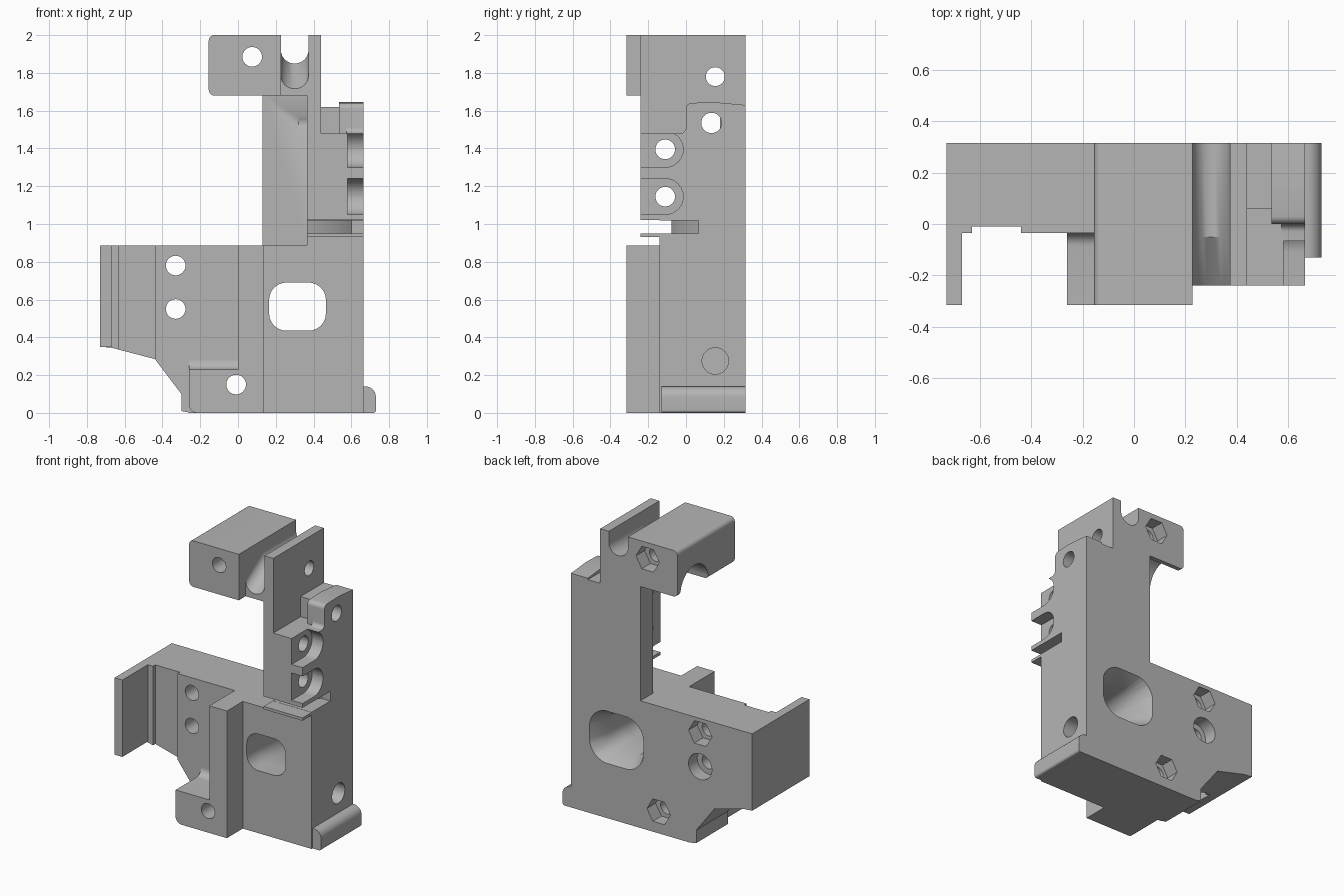
import bpy, bmesh, math
from mathutils import Vector

if "Cube" in bpy.data.objects:
    bpy.data.objects.remove(bpy.data.objects["Cube"])

grey = bpy.data.materials.new("plain_grey")
grey.use_nodes = True
grey.diffuse_color = (0.46, 0.46, 0.46, 1)
grey.node_tree.nodes["Principled BSDF"].inputs["Base Color"].default_value = grey.diffuse_color

parts, cutters = [], []


def rounded(points, steps=6):
    """Turn (u, v) or (u, v, radius) corners into an outline with round corners."""
    out = []
    for i, p in enumerate(points):
        c = Vector(p[:2])
        if len(p) == 2:
            out.append(c)
            continue
        a = (Vector(points[i - 1][:2]) - c).normalized()
        b = (Vector(points[(i + 1) % len(points)][:2]) - c).normalized()
        half = a.angle(b) / 2
        reach = p[2] / math.tan(half)
        centre = c + (a + b).normalized() * (p[2] / math.sin(half))
        s, e = c + a * reach - centre, c + b * reach - centre
        for k in range(steps + 1):
            d = s.lerp(e, k / steps).normalized() * p[2]
            out.append(centre + d)
    return out


def circle(u, v, r, n=32):
    turns = [math.tau * k / n for k in range(n)]
    return [(u + r * math.cos(t), v + r * math.sin(t)) for t in turns]


def rect(u0, u1, v0, v1, r=0):
    corners = [(u0, v0), (u1, v0), (u1, v1), (u0, v1)]
    return [c + (r,) for c in corners] if r else corners


def prism(name, points, axis, lo, hi, cutter=False, grow=0.0, shift=0.0):
    """Extrude an outline along an axis; grow widens and shift raises the far end."""
    pts = rounded(points)
    mid = sum(pts, Vector((0, 0))) / len(pts)

    def place(p, t):
        return {"x": (t, p[0], p[1]), "y": (p[0], t, p[1]), "z": (p[0], p[1], t)}[axis]

    bm = bmesh.new()
    near = [bm.verts.new(place(p, lo)) for p in pts]
    far = [bm.verts.new(place(p + (p - mid).normalized() * grow + Vector((0, shift)), hi))
           for p in pts]
    bm.faces.new(near)
    bm.faces.new(far[::-1])
    n = len(pts)
    for i in range(n):
        bm.faces.new((near[i], far[i], far[(i + 1) % n], near[(i + 1) % n]))
    bmesh.ops.recalc_face_normals(bm, faces=bm.faces)
    mesh = bpy.data.meshes.new(name)
    bm.to_mesh(mesh)
    bm.free()
    mesh.materials.append(grey)
    obj = bpy.data.objects.new(name, mesh)
    bpy.context.collection.objects.link(obj)
    obj.hide_render = cutter
    (cutters if cutter else parts).append(obj)
    return obj


def box(name, x, y, z):
    return prism(name, rect(*x, *z), "y", *y)


def cut(name, points, axis, lo, hi, **kw):
    return prism(name, points, axis, lo, hi, True, **kw)


BACK = 0.315

# Lower body: back plate, end wall, post, tab, right half and foot
prism("base_plate", [(-0.73, 0.885), (-0.73, 0.35), (-0.67, 0.345), (-0.44, 0.285),
                     (-0.3, 0.1), (-0.3, 0.01), (-0.25, 0), (0.665, 0), (0.665, 0.885)],
      "y", -0.035, BACK)
box("end_wall", (-0.73, -0.67), (-BACK, 0), (0.35, 0.885))
box("post", (0, 0.135), (-BACK, 0), (0, 0.885))
prism("front_tab", [(-BACK, 0), (-BACK, 0.23), (-0.035, 0.23, 0.05), (-0.035, 0.29),
                    (0, 0.29), (0, 0)], "x", -0.26, 0.01)
cut("tab_corner_cut", [(-0.27, -0.01), (-0.2, -0.01), (-0.2, 0), (-0.26, 0, 0.045),
                       (-0.26, 0.08), (-0.27, 0.08)], "y", -0.4, -0.036)
box("right_body", (0.13, 0.665), (-0.14, 0), (0, 0.885))
prism("foot", [(0.6, 0), (0.73, 0, 0.015), (0.73, 0.14, 0.055), (0.6, 0.14)],
      "y", -0.13, BACK)

# Upright column, side block and thin wall
box("column", (0.13, 0.37), (0.18, BACK), (0.885, 1.69))
box("side_column", (0.365, 0.665), (-0.14, BACK), (0.885, 1.02))
box("thin_shelf", (0.365, 0.665), (-0.24, -0.1), (0.93, 0.95))
box("upper_block", (0.365, 0.58), (-0.24, BACK), (1.02, 1.48))
box("thin_wall", (0.365, 0.44), (-0.24, BACK), (1.02, 2))
box("neck", (0.43, 0.55), (0.06, BACK), (1.47, 1.62))
prism("side_cover", [(BACK, 1.02), (BACK, 1.63), (0.15, 1.645), (0, 1.64, 0.03),
                     (0, 1.48, 0.03), (-0.24, 1.48), (-0.24, 1.02)], "x", 0.575, 0.665)
prism("cover_head", [(BACK, 1.47), (BACK, 1.63), (0.15, 1.645), (0, 1.64, 0.03),
                     (0, 1.47)], "x", 0.535, 0.6)

# Top block with a rod channel
prism("top_block", [(-0.155, 1.68, 0.03), (-0.155, 2, 0.03), (0.227, 2), (0.227, 1.68)],
      "y", -BACK, BACK)
box("channel_floor", (0.22, 0.37), (-0.24, BACK), (1.68, 1.95))
channel = [(0.227, 2.1), (0.227, 1.85, 0.07), (0.373, 1.85, 0.07), (0.373, 2.1)]
cut("channel_cut", channel, "y", -0.4, 0.4)
cut("channel_ramp_cut", channel, "y", -0.05, -0.32, shift=-0.19)
cut("arch_cut", circle(0.13, 1.68, 0.155), "x", -0.2, 0.128)

# Recesses, slot and screw pockets
cut("recess_cut", rect(-0.63, -0.44, 0.2, 1), "y", -0.1, -0.01)
cut("slot_cut", [(0.3, -0.3), (0.7, -0.3), (0.7, 0.065), (0.6, 0.065), (0.5, -0.03),
                 (0.3, -0.1)], "z", 0.951, 1.03 - 0.011)
for z in (1.395, 1.145):
    cut("pocket_cut", [(-0.4, z - 0.095), (-0.015, z - 0.095, 0.094),
                       (-0.015, z + 0.095, 0.094), (-0.4, z + 0.095)], "x", 0.581, 0.8)
    cut("pocket_hole_cut", circle(-0.11, z, 0.052), "x", 0.3, 0.7)

# Window with a flared back
cut("window_cut", rect(0.165, 0.465, 0.435, 0.69, 0.09), "y", -0.4, 0.4)
cut("window_flare_cut", rect(0.165, 0.465, 0.435, 0.69, 0.09), "y", 0.2, 0.325, grow=0.065)

# Through holes along the depth, with nut pockets or a round counterbore
for x, z, sides in ((0.075, 1.885, 6), (-0.33, 0.78, 6), (-0.33, 0.55, 32), (-0.01, 0.15, 6)):
    cut("screw_hole_cut", circle(x, z, 0.052), "y", -0.4, 0.4)
    cut("nut_cut", circle(x, z, 0.09, sides), "y", 0.22, 0.4)

# Holes through the side
cut("cover_hole_cut", circle(0.135, 1.535, 0.054), "x", 0.32, 0.7)
cut("wall_hole_cut", circle(0.155, 1.78, 0.05), "x", -0.2, 0.5)
cut("blind_hole_cut", circle(0.155, 0.275, 0.07), "x", 0.5, 0.8)


def bounds(obj):
    return [(min(c), max(c)) for c in zip(*(v.co for v in obj.data.vertices))]


# Apply every cutter to the parts it touches, then drop the cutters
for part in parts:
    limits = bounds(part)
    for tool in cutters:
        if all(a[0] < b[1] and b[0] < a[1] for a, b in zip(limits, bounds(tool))):
            mod = part.modifiers.new("cut", "BOOLEAN")
            mod.operation, mod.solver, mod.object = "DIFFERENCE", "EXACT", tool
graph = bpy.context.evaluated_depsgraph_get()
finished = [bpy.data.meshes.new_from_object(p.evaluated_get(graph)) for p in parts]
for part, mesh in zip(parts, finished):
    part.modifiers.clear()
    part.data = mesh
for tool in cutters:
    bpy.data.objects.remove(tool)

# Smooth round surfaces while keeping edges sharp
bpy.ops.object.select_all(action="DESELECT")
for part in parts:
    part.select_set(True)
bpy.context.view_layer.objects.active = parts[0]
bpy.ops.object.shade_smooth_by_angle(angle=math.radians(30))
